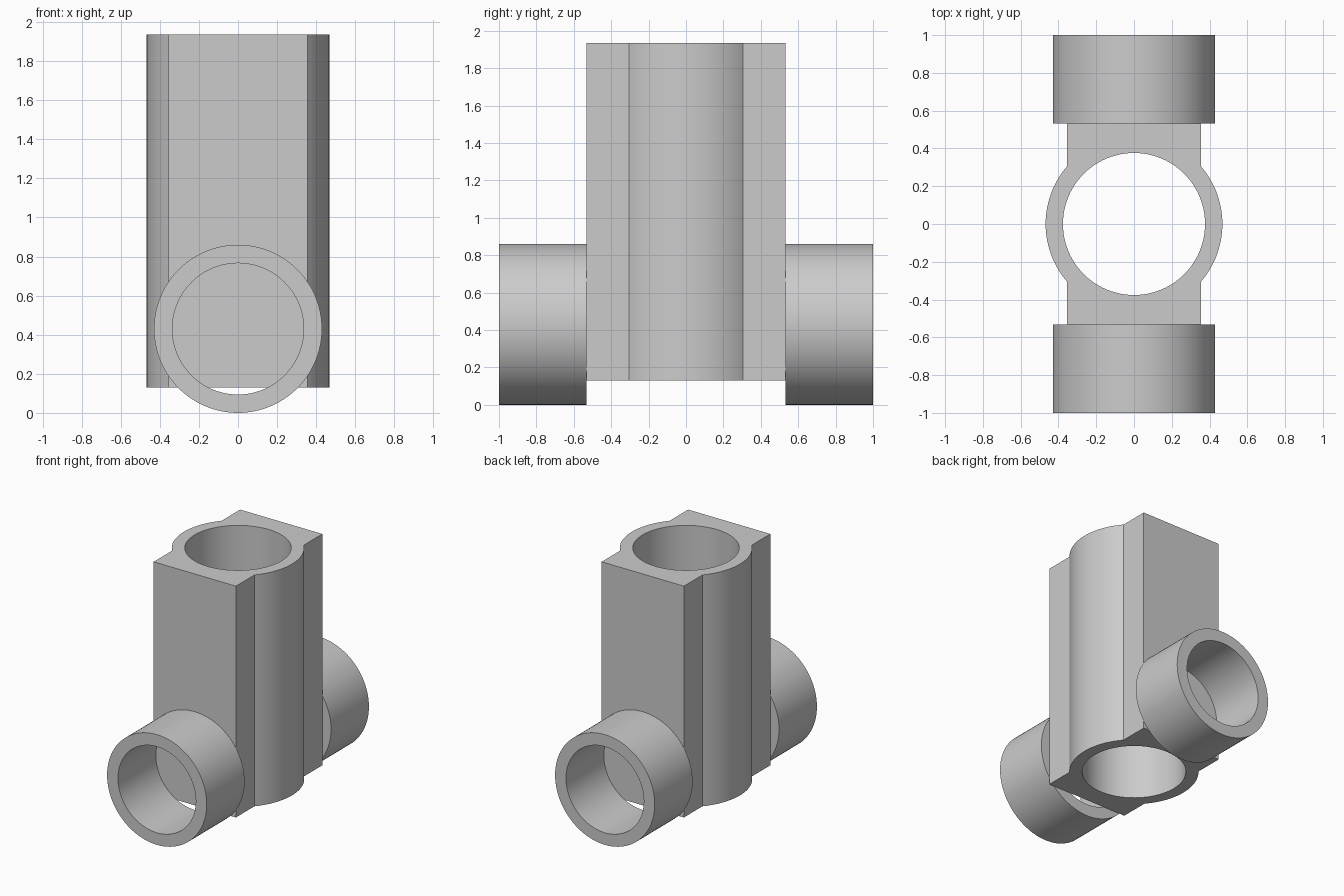
import bpy, bmesh, math
from mathutils import Matrix

cube = bpy.data.objects.get("Cube")
if cube:
    bpy.data.objects.remove(cube, do_unlink=True)

grey = bpy.data.materials.new("plain_grey")
grey.use_nodes = True
colour = (0.6, 0.6, 0.6, 1)
grey.diffuse_color = colour
grey.node_tree.nodes["Principled BSDF"].inputs["Base Color"].default_value = colour


def arc(radius, start, end, steps):
    """Points on a circle from start to end, both included."""
    angles = [start + (end - start) * i / steps for i in range(steps + 1)]
    return [(radius * math.cos(a), radius * math.sin(a)) for a in angles]


def circle(radius, steps=96):
    return arc(radius, 0, 2 * math.pi, steps)[:-1]


def hollow_prism(name, outer, inner, length, matrix):
    """Extrude the area between two outlines along local z."""
    bm = bmesh.new()
    edges = []
    for outline in (outer, inner):
        verts = [bm.verts.new((x, y, 0)) for x, y in outline]
        edges += [bm.edges.new((v, verts[i - 1])) for i, v in enumerate(verts)]
    bmesh.ops.triangle_fill(bm, edges=edges, use_beauty=True)
    top = bmesh.ops.extrude_face_region(bm, geom=bm.faces[:], use_keep_orig=True)["geom"]
    bmesh.ops.translate(bm, vec=(0, 0, length),
                        verts=[v for v in top if isinstance(v, bmesh.types.BMVert)])
    bm.transform(matrix)
    bmesh.ops.recalc_face_normals(bm, faces=bm.faces[:])
    mesh = bpy.data.meshes.new(name)
    bm.to_mesh(mesh)
    bm.free()
    mesh.materials.append(grey)
    obj = bpy.data.objects.new(name, mesh)
    bpy.context.collection.objects.link(obj)
    bpy.ops.object.select_all(action="DESELECT")
    obj.select_set(True)
    bpy.context.view_layer.objects.active = obj
    bpy.ops.object.shade_smooth_by_angle(angle=math.radians(30))
    return obj


# Upright body: a rectangular block merged with a wider round sleeve
half_x, half_y, sleeve, bore = 0.355, 0.533, 0.468, 0.376
base, top = 0.13, 1.935
meet = math.acos(half_x / sleeve)
right_half = [(half_x, -half_y)] + arc(sleeve, -meet, meet, 24) + [(half_x, half_y)]
outline = right_half + [(-x, -y) for x, y in right_half]
hollow_prism("upright_body", outline, circle(bore), top - base,
             Matrix.Translation((0, 0, base)))

# Short open side tubes on the front and back faces
tube, tube_bore = 0.43, 0.336
for name, start in (("front_tube", -half_y), ("back_tube", 1)):
    place = Matrix.Translation((0, start, tube)) @ Matrix.Rotation(math.pi / 2, 4, "X")
    hollow_prism(name, circle(tube), circle(tube_bore), 1 - half_y, place)
